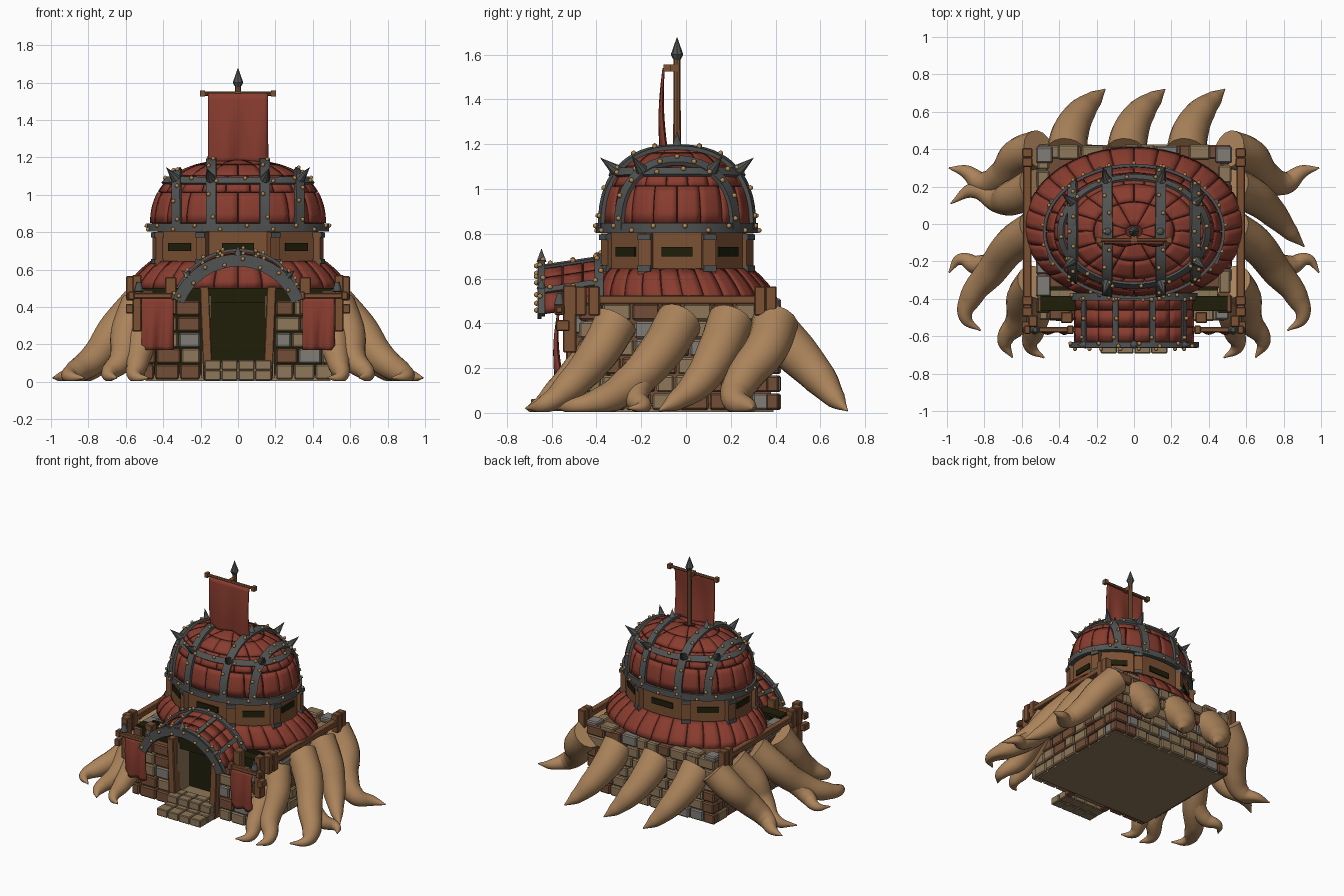
import bpy, bmesh, random
from math import sin, cos, pi, radians, atan2
from mathutils import Vector as V, Matrix, Euler

random.seed(4)
if "Cube" in bpy.data.objects:
    bpy.data.objects.remove(bpy.data.objects["Cube"])

COLOURS = dict(
    red_clay=(.25, .045, .028), dark_red=(.1, .02, .013), tan_root=(.41, .23, .105),
    wood=(.2, .082, .034), iron=(.082, .088, .085), brass=(.45, .24, .08),
    grey_stone=(.22, .2, .18), tan_stone=(.27, .185, .1), brown_stone=(.17, .075, .038),
    dark_opening=(.014, .013, .003))
NAMES = list(COLOURS)
MATS = []
for key, rgb in COLOURS.items():
    m = bpy.data.materials.new(key)
    m.use_nodes = True
    m.diffuse_color = (*rgb, 1)
    m.node_tree.nodes["Principled BSDF"].inputs["Base Color"].default_value = (*rgb, 1)
    MATS.append(m)


# ---- helpers ----
def finish(name, bm, bevel=0, solid=0, smooth=35):
    bmesh.ops.recalc_face_normals(bm, faces=bm.faces[:])
    me = bpy.data.meshes.new(name)
    bm.to_mesh(me)
    bm.free()
    for m in MATS:
        me.materials.append(m)
    ob = bpy.data.objects.new(name, me)
    bpy.context.collection.objects.link(ob)
    if smooth:
        bpy.ops.object.select_all(action='DESELECT')
        ob.select_set(True)
        bpy.context.view_layer.objects.active = ob
        bpy.ops.object.shade_smooth_by_angle(angle=radians(smooth))
    if solid:
        mod = ob.modifiers.new("thickness", 'SOLIDIFY')
        mod.thickness, mod.offset = solid, 0
    if bevel:
        mod = ob.modifiers.new("bevel", 'BEVEL')
        mod.width, mod.segments = bevel, 1


def paint(verts, mat):
    for f in {f for v in verts for f in v.link_faces}:
        f.material_index = NAMES.index(mat)


def box(bm, c, s, mat, rot=(0, 0, 0)):
    mx = Matrix.Translation(c) @ Euler(rot).to_matrix().to_4x4() @ Matrix.Diagonal((*s, 1))
    paint(bmesh.ops.create_cube(bm, size=1, matrix=mx)['verts'], mat)


def cone(bm, base, direction, r, length, mat, r2=0):
    d = V(direction).normalized()
    mx = Matrix.Translation(V(base) + d * length / 2) @ d.to_track_quat('Z', 'Y').to_matrix().to_4x4()
    paint(bmesh.ops.create_cone(bm, cap_ends=True, segments=8, radius1=r, radius2=r2,
                                depth=length, matrix=mx)['verts'], mat)


def patch(bm, surf, u0, u1, v0, v1, nu, nv, mat):
    rows = [[bm.verts.new(surf(u0 + (u1 - u0) * i / nu, v0 + (v1 - v0) * j / nv))
             for i in range(nu + 1)] for j in range(nv + 1)]
    for a, b in zip(rows, rows[1:]):
        for i in range(nu):
            bm.faces.new((a[i], a[i + 1], b[i + 1], b[i])).material_index = NAMES.index(mat)


def strap(bm, pts, nrms, width, thick, closed=False, rivets=4):
    n, rings, studs = len(pts), [], []
    for i, (p, q) in enumerate(zip(pts, nrms)):
        a, b = (pts[i - 1], pts[(i + 1) % n]) if closed else (pts[max(i - 1, 0)], pts[min(i + 1, n - 1)])
        w = (b - a).cross(q).normalized() * width / 2
        rings.append([bm.verts.new(p + s * w + q * t) for s, t in
                      ((-1, -.01), (1, -.01), (1, thick), (-1, thick))])
        if i % rivets == 1:
            s = 1 if i // rivets % 2 else -1
            studs.append(p + w * s * .45 + q * (thick + .004))
    iron = NAMES.index('iron')
    for i in range(n if closed else n - 1):
        a, b = rings[i], rings[(i + 1) % n]
        for k in range(4):
            bm.faces.new((a[k], a[k - 1], b[k - 1], b[k])).material_index = iron
    if not closed:
        for r in (rings[0], rings[-1]):
            bm.faces.new(r).material_index = iron
    for p in studs:
        paint(bmesh.ops.create_icosphere(bm, subdivisions=1, radius=.0125,
                                         matrix=Matrix.Translation(p))['verts'], 'brass')


# ---- armoured dome ----
CY, RX, RY, Z0, H, N = -.04, .465, .34, .82, .36, 2.5


def dome(u, v):
    r, h = max(cos(v * pi / 2), 0) ** (2 / N), sin(v * pi / 2) ** (2 / N)
    return V((RX * r * cos(u), CY + RY * r * sin(u), Z0 + H * h))


def dome_normal(p):
    x, y, h = p.x / RX, (p.y - CY) / RY, max((p.z - Z0) / H, 0)
    k = max((x * x + y * y) ** .5, 1e-4) ** (N - 2)
    return V((k * x / RX, k * y / RY, h ** (N - 1) / H)).normalized()


bm = bmesh.new()
patch(bm, lambda u, v: dome(u, v) * .992 + V((0, 0, .005)), 0, 2 * pi, 0, 1, 48, 12, 'dark_red')
finish("dome_core", bm)
bm = bmesh.new()
levels = (.02, .3, .52, .75, .97)
for j, cols in enumerate((20, 20, 16, 8)):
    for i in range(cols):
        u, g = 2 * pi * (i + .5 * (j % 2)) / cols, .007
        patch(bm, dome, u + g, u + 2 * pi / cols - g, levels[j] + .006, levels[j + 1] - .004,
              4, 4, 'red_clay')
finish("dome_plates", bm, solid=.014)

bm = bmesh.new()
turn = [2 * pi * i / 64 for i in range(64)]
ring = [dome(u, .43) for u in turn]
strap(bm, ring, [dome_normal(p) for p in ring], .042, .02, True)
for x0 in (-.32, -.14, .14, .32):
    rho = abs(x0) / RX
    half = (1 - rho * rho) ** .5
    pts = []
    for k in range(33):
        a = pi * k / 32
        s = half * cos(a)
        h = max(1 - (rho * rho + s * s) ** (N / 2), 0) ** (1 / N)
        pts.append(V((x0, CY + RY * s, Z0 + H * h)))
    strap(bm, pts, [dome_normal(p) for p in pts], .055, .024, rivets=3)
    reach = (.66 - rho * rho) ** .5 * RY
    for s in (-1, 1):
        p = V((x0, CY + s * reach, 1.07))
        cone(bm, p, dome_normal(p), .034, .115, 'iron')
    if abs(x0) < .2:
        cone(bm, pts[16], (0, 0, 1), .028, .085, 'iron')
base = [V((RX * cos(u), CY + RY * sin(u), .825)) for u in turn]
strap(bm, base, [V((cos(u), sin(u), 0)) for u in turn], .045, .022, True, 3)
finish("dome_straps", bm, smooth=43)

# ---- wooden drum with window slits ----
bm = bmesh.new()
quarter = [(.43, .14), (.19, .31)]
corners = quarter + [(-x, y) for x, y in quarter[::-1]]
corners += [(-x, -y) for x, y in corners]
low, high = ([bm.verts.new((x, y + CY, z)) for x, y in corners] for z in (.55, .82))
for i in range(8):
    bm.faces.new((low[i - 1], low[i], high[i], high[i - 1]))
bm.faces.new(high)
paint(bm.verts, 'wood')
for i, (x, y) in enumerate(corners):
    a, b = V((*corners[i - 1], 0)), V((x, y, 0))
    mid, d = (a + b) / 2, b - a
    turnz = atan2(d.y, d.x)
    box(bm, mid + V((0, CY, .72)), (min(.17, d.length * .5), .018, .042), 'dark_opening', (0, 0, turnz))
    out = atan2(y, x)
    box(bm, (x, y + CY, .7), (.035, .06, .2), 'wood', (0, 0, out))
    for z in (.645, .785):
        box(bm, (x, y + CY, z), (.055, .06, .025), 'iron', (0, 0, out))
finish("drum", bm, smooth=0)


# ---- tiled skirt roof ----
def skirt(u, v):
    k = 1 - v ** 1.6
    return V(((.465 + .115 * k) * cos(u), CY * (v + .3) / 1.3 + (.335 + .08 * k) * sin(u), .5 + .14 * v))


bm = bmesh.new()
patch(bm, lambda u, v: skirt(u, v) * .994, 0, 2 * pi, 0, 1, 48, 4, 'dark_red')
for i in range(28):
    u = 2 * pi * i / 28
    patch(bm, skirt, u + .006, u + 2 * pi / 28 - .006, 0, 1, 3, 4, 'red_clay')
finish("skirt_roof", bm, solid=.014)


# ---- arched porch roof ----
def porch(a, v):
    return V((.345 * sin(a), -.64 + .27 * v, .31 + .04 * v + .345 * cos(a)))


bm = bmesh.new()
patch(bm, lambda a, v: porch(a, v) - V((0, 0, .008)), -1.15, 1.15, 0, 1, 24, 2, 'dark_red')
for i in range(8):
    for j in range(3):
        a = -1.15 + 2.3 * i / 8
        patch(bm, porch, a + .008, a + .28, j / 3 + .012, j / 3 + .322, 3, 1, 'red_clay')
finish("porch_roof", bm, solid=.014)
bm = bmesh.new()
angles = [-1.2 + 2.4 * i / 32 for i in range(33)]
normals = [V((sin(a), 0, cos(a))) for a in angles]
for v, thick, width in ((-.02, .028, .03), (.93, .02, .04)):
    strap(bm, [porch(a, v) for a in angles], normals, width, thick)
face = [porch(a, -.06) - q * .008 for a, q in zip(angles, normals)]
strap(bm, face, [V((0, -1, 0))] * 33, .058, .008)
for a in (-.85, -.28, .28, .85):
    strap(bm, [porch(a, i / 8) for i in range(9)], [V((sin(a), 0, cos(a)))] * 9, .03, .018, rivets=3)
for a in (-.85, 0, .85):
    cone(bm, porch(a, -.02) + V((0, 0, .02)), (sin(a), 0, cos(a)), .022, .06, 'iron')
finish("porch_iron", bm, smooth=43)

# ---- stone walls, doorway and steps ----
STONES = ('grey_stone', 'tan_stone', 'tan_stone', 'brown_stone', 'brown_stone')


def wall(bm, start, along, length, rows=6, h=.08):
    d = V(along)
    for r in range(rows):
        at = 0
        while at < length - .01:
            w = min(random.uniform(.08, .14), length - at)
            w = length - at if length - at - w < .04 else w
            depth = random.uniform(.055, .08)
            c = V(start) + d * (at + w / 2) + V((0, 0, (r + .5) * h + .01))
            box(bm, c, (w - .006, depth, h - .006), random.choice(STONES), (0, 0, atan2(d.y, d.x)))
            at += w


bm = bmesh.new()
wall(bm, (-.52, .385, 0), (1, 0, 0), 1.04)
for s in (-1, 1):
    wall(bm, (s * .485, -.48, 0), (0, 1, 0), .85)
    wall(bm, (s * .2, -.48, 0), (s, 0, 0), .31, 5, .085)
    box(bm, (s * .48, .37, .49), (.09, .09, .04), 'grey_stone')
    box(bm, (s * .35, .385, .49), (.11, .08, .04), 'tan_stone')
finish("stone_walls", bm, bevel=.008, smooth=0)
bm = bmesh.new()
for y, z, depth in ((-.61, .035, .17), (-.515, .09, .13)):
    for i in range(4):
        for j in range(2):
            box(bm, (-.135 + .09 * i, y + (j - .5) * depth / 2, z), (.086, depth / 2 - .004, .054), 'tan_stone')
finish("entrance_steps", bm, bevel=.005, smooth=0)
bm = bmesh.new()
box(bm, (0, -.035, .02), (.99, .85, .03), 'tan_stone')
box(bm, (0, .02, .26), (.94, .72, .44), 'brown_stone')
box(bm, (0, -.345, .27), (.9, .02, .46), 'dark_opening')
box(bm, (0, -.425, .46), (1, .08, .08), 'dark_opening')
box(bm, (0, -.42, .06), (.34, .16, .09), 'tan_stone')
for s in (-1, 1):
    box(bm, (s * .17, -.42, .24), (.05, .15, .44), 'tan_stone')
finish("doorway_core", bm, smooth=0)

# ---- timber frame ----
bm = bmesh.new()
for s in (-1, 1):
    box(bm, (s * .57, -.03, .505), (.045, .86, .04), 'wood')
    for y in (-.47, -.41, .33, .38):
        box(bm, (s * .57, y, .5), (.055, .05, .13), 'wood')
    box(bm, (s * .17, -.5, .26), (.05, .07, .5), 'wood', (0, s * .04, 0))
    box(bm, (s * .36, -.5, .46), (.06, .06, .2), 'wood')
    box(bm, (s * .54, -.52, .42), (.05, .06, .3), 'wood')
    box(bm, (s * .45, -.565, .46), (.29, .03, .03), 'wood')
    box(bm, (s * .58, -.55, .39), (.04, .06, .05), 'wood')
    for x in (.34, .57):
        box(bm, (s * x, -.565, .46), (.035, .045, .045), 'wood')
    cone(bm, (s * .53, -.565, .48), (0, 0, 1), .028, .1, 'iron')
finish("timber_frame", bm, bevel=.005, smooth=0)


# ---- cloth banners and flagpole ----
def banner(name, x, y, z, w, h):
    bm = bmesh.new()
    patch(bm, lambda u, v: V((x + u * w / 2, y + .014 * sin(u * 6 + v) * v - .01 * sin(v * pi), z - v * h)),
          -1, 1, 0, 1, 16, 12, 'red_clay')
    finish(name, bm, solid=.01)


banner("left_banner", .43, -.57, .45, .17, .28)
banner("right_banner", -.43, -.57, .45, .17, .28)
banner("top_banner", 0, -.1, 1.54, .32, .37)
bm = bmesh.new()
cone(bm, (0, CY, 1.12), (0, 0, 1), .018, .48, 'wood', .015)
cone(bm, (0, CY, 1.57), (0, 0, 1), .012, .03, 'iron', .028)
cone(bm, (0, CY, 1.6), (0, 0, 1), .028, .08, 'iron')
cone(bm, (-.2, -.085, 1.54), (1, 0, 0), .011, .4, 'wood', .011)
for x in (-.19, .19):
    box(bm, (x, -.085, 1.54), (.025, .032, .032), 'wood')
box(bm, (0, -.065, 1.54), (.03, .06, .03), 'wood')
finish("flagpole", bm)


# ---- clawed roots gripping the ground ----
def root(name, pts, r, flip=1):
    cu = bpy.data.curves.new(name, 'CURVE')
    cu.dimensions, cu.bevel_depth, cu.bevel_resolution = '3D', 1, 6
    cu.resolution_u, cu.use_fill_caps = 8, True
    sp = cu.splines.new('BEZIER')
    sp.bezier_points.add(len(pts) - 1)
    for i, (bp, p) in enumerate(zip(sp.bezier_points, pts)):
        bp.co = (p[0] * flip, p[1], p[2])
        bp.handle_left_type = bp.handle_right_type = 'AUTO'
        bp.radius = r * (1 - (i / (len(pts) - 1)) ** 1.7) + .004
    tmp = bpy.data.objects.new(name + "_path", cu)
    bpy.context.collection.objects.link(tmp)
    me = bpy.data.meshes.new_from_object(tmp.evaluated_get(bpy.context.evaluated_depsgraph_get()))
    bpy.data.objects.remove(tmp)
    bm = bmesh.new()
    bm.from_mesh(me)
    for v in bm.verts:
        v.co.z = max(v.co.z, .003)
    paint(bm.verts, 'tan_root')
    finish(name, bm, smooth=70)


FRONT = [(.53, -.31, .41), (.59, -.39, .27), (.62, -.52, .12), (.69, -.63, .04), (.65, -.715, .02)]
INNER = [(.53, -.34, .34), (.52, -.47, .2), (.54, -.58, .09), (.55, -.66, .03), (.48, -.715, .02)]
MIDDLE = [(.53, -.03, .41), (.65, -.11, .28), (.76, -.25, .13), (.87, -.39, .05), (.9, -.5, .03), (.82, -.57, .02)]
BRANCH = [(.62, -.1, .28), (.73, -.2, .15), (.84, -.22, .06), (.93, -.19, .03), (.99, -.26, .02)]
REAR = [(.51, .4, .41), (.62, .36, .29), (.7, .26, .16), (.81, .22, .06), (.9, .28, .03), (.99, .3, .02)]
for side, s in (("left", 1), ("right", -1)):
    for part, pts, r in (("front", FRONT, .095), ("inner", INNER, .08), ("middle", MIDDLE, .1),
                         ("branch", BRANCH, .07), ("rear", REAR, .1)):
        root(f"{side}_{part}_root", pts, r, s)
trunk = [(.53, .2, .41), (.65, .14, .27)]
root("left_outer_root", trunk + [(.75, .05, .13), (.84, -.05, .05), (.91, -.12, .01)], .1)
root("right_outer_root", trunk + [(.72, .13, .14), (.86, .18, .05), (.98, .11, .02)], .1, -1)
for name, x in (("right", -.31), ("centre", .01), ("left", .33)):
    root(f"back_{name}_root", [(x - .05, .38, .38), (x - .03, .49, .27), (x + .03, .6, .15),
                               (x + .1, .67, .06), (x + .155, .72, .01)], .105)
